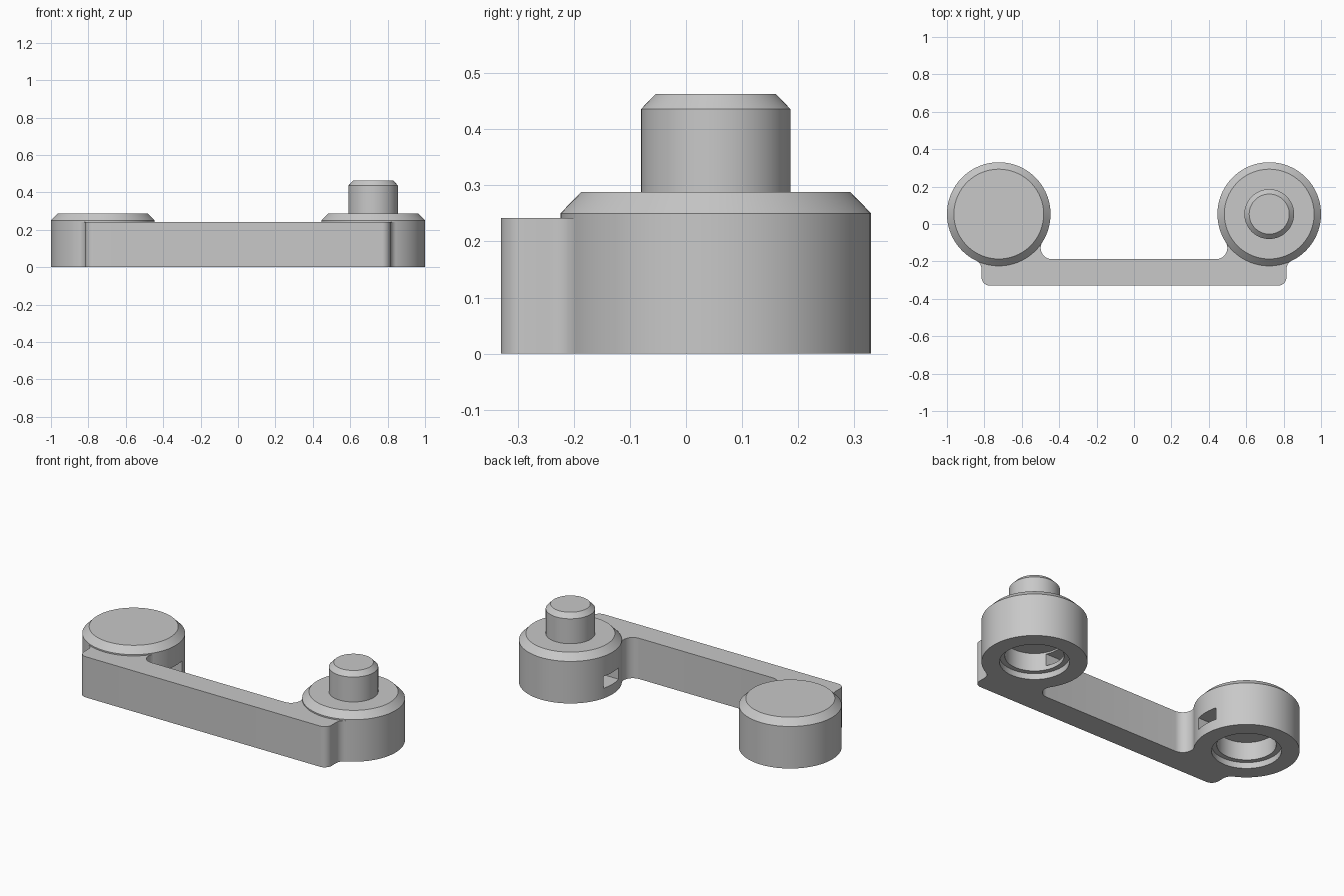
import bpy, bmesh
from math import pi, sin, cos, radians
from mathutils import Matrix, Vector

if "Cube" in bpy.data.objects:
    bpy.data.objects.remove(bpy.data.objects["Cube"], do_unlink=True)

grey = bpy.data.materials.new("light grey")
grey.use_nodes = True
GREY = (0.58, 0.58, 0.58, 1)
grey.diffuse_color = GREY
grey.node_tree.nodes["Principled BSDF"].inputs["Base Color"].default_value = GREY

CUP_X, CUP_Y, CUP_R = 0.723, 0.053, 0.277


def add_object(name, bm):
    bmesh.ops.recalc_face_normals(bm, faces=bm.faces)
    mesh = bpy.data.meshes.new(name)
    bm.to_mesh(mesh)
    bm.free()
    mesh.materials.append(grey)
    obj = bpy.data.objects.new(name, mesh)
    bpy.context.collection.objects.link(obj)
    return obj


def smooth(obj):
    bpy.ops.object.select_all(action="DESELECT")
    obj.select_set(True)
    bpy.context.view_layer.objects.active = obj
    bpy.ops.object.shade_smooth_by_angle(angle=radians(30))


def lathe(name, profile, x):
    """Spin a (radius, z) profile that starts and ends on the axis."""
    bm = bmesh.new()
    verts = [bm.verts.new((r, 0, z)) for r, z in profile]
    edges = [bm.edges.new(pair) for pair in zip(verts, verts[1:])]
    bmesh.ops.spin(bm, geom=verts + edges, cent=(0, 0, 0), axis=(0, 0, 1),
                   angle=2 * pi, steps=96)
    bmesh.ops.remove_doubles(bm, verts=bm.verts, dist=1e-5)
    bmesh.ops.translate(bm, verts=bm.verts, vec=(x, CUP_Y, 0))
    return add_object(name, bm)


def arc(cx, cy, r, start, end, steps=12):
    angles = [radians(start + (end - start) * i / steps) for i in range(steps + 1)]
    return [(cx + r * cos(a), cy + r * sin(a)) for a in angles]


# Round end cups, hollow underneath with a stepped bore and a side slot
cup_profile = [(0, 0.14), (0.155, 0.14), (0.155, 0.035), (0.183, 0.035), (0.183, 0),
               (CUP_R, 0), (CUP_R, 0.25), (0.24, 0.288), (0, 0.288)]
for name, side in (("left_cup", 1), ("right_cup", -1)):
    cup = lathe(name, cup_profile, side * CUP_X)
    bm = bmesh.new()
    slot_centre = Vector((side * (CUP_X - 0.22), CUP_Y, 0.095))
    bmesh.ops.create_cube(bm, size=1, matrix=Matrix.Translation(slot_centre)
                          @ Matrix.Diagonal((0.2, 0.14, 0.07, 1)))
    cutter = add_object("slot_cutter", bm)
    cutter.hide_render = True
    cut = cup.modifiers.new("slot", "BOOLEAN")
    cut.operation, cut.solver, cut.object = "DIFFERENCE", "EXACT", cutter
    bpy.context.view_layer.objects.active = cup
    bpy.ops.object.modifier_apply(modifier=cut.name)
    bpy.data.objects.remove(cutter, do_unlink=True)
    smooth(cup)

# Chamfered pin on the left cup
smooth(lathe("pin", [(0, 0.28), (0.133, 0.28), (0.133, 0.436), (0.107, 0.463), (0, 0.463)],
             CUP_X))

# Connecting bar with rounded corners, blended into both cups
half = (arc(0.77, -0.285, 0.045, -90, 0)
        + arc(0.865, -0.242, 0.05, 180, 115.7)
        + arc(CUP_X, CUP_Y, CUP_R - 0.007, -64.3, -147.5, 24)
        + arc(0.439, -0.128, 0.06, 32.5, -90))
outline = half + [(-x, y) for x, y in reversed(half)]
bm = bmesh.new()
base = bm.faces.new([bm.verts.new((x, y, 0)) for x, y in outline])
top = bmesh.ops.extrude_face_region(bm, geom=[base], use_keep_orig=True)
bmesh.ops.translate(bm, vec=(0, 0, 0.242),
                    verts=[v for v in top["geom"] if isinstance(v, bmesh.types.BMVert)])
smooth(add_object("connecting_bar", bm))
